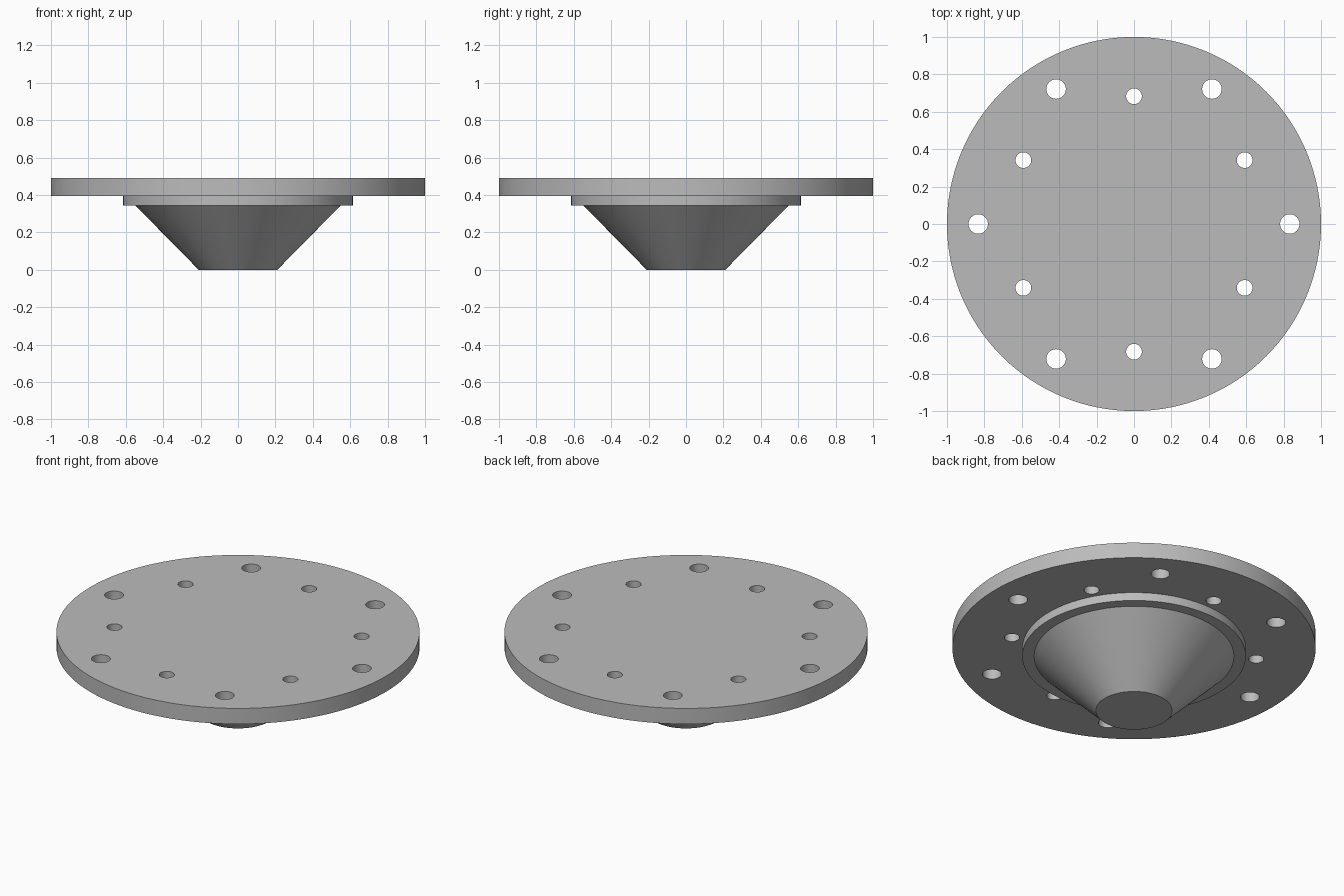
import bpy, bmesh, math

if "Cube" in bpy.data.objects:
    bpy.data.objects.remove(bpy.data.objects["Cube"])

SEGMENTS = 128
TOP, PLATE_BOTTOM, COLLAR_BOTTOM = 0.49, 0.395, 0.345

grey = bpy.data.materials.new("plain grey")
grey.diffuse_color = (0.5, 0.5, 0.5, 1)
grey.use_nodes = True
grey.node_tree.nodes["Principled BSDF"].inputs["Base Color"].default_value = grey.diffuse_color


def make_object(name, bm):
    bmesh.ops.recalc_face_normals(bm, faces=bm.faces[:])
    mesh = bpy.data.meshes.new(name)
    bm.to_mesh(mesh)
    bm.free()
    mesh.materials.append(grey)
    obj = bpy.data.objects.new(name, mesh)
    bpy.context.collection.objects.link(obj)
    return obj


def turned(name, profile):
    """Solid of revolution from (radius, z) pairs, capped at both ends."""
    bm = bmesh.new()
    rings = []
    for r, z in profile:
        rings.append([bm.verts.new((r * math.cos(a), r * math.sin(a), z))
                      for a in (math.tau * i / SEGMENTS for i in range(SEGMENTS))])
    for low, high in zip(rings, rings[1:]):
        for i in range(SEGMENTS):
            j = (i + 1) % SEGMENTS
            bm.faces.new((low[i], low[j], high[j], high[i]))
    bm.faces.new(rings[0][::-1])
    bm.faces.new(rings[-1])
    return make_object(name, bm)


# Flange with collar and tapered hub, turned as one solid
flange = turned("flange_with_hub", [
    (0.21, 0), (0.55, COLLAR_BOTTOM),
    (0.615, COLLAR_BOTTOM), (0.615, PLATE_BOTTOM),
    (1.0, PLATE_BOTTOM), (1.0, TOP)])

# Two circles of six bolt holes: circle radius, hole radius, first angle
bm = bmesh.new()
for circle, hole, start in ((0.833, 0.052, 0), (0.683, 0.042, 30)):
    for k in range(6):
        a = math.radians(start + 60 * k)
        ret = bmesh.ops.create_cone(bm, cap_ends=True, segments=40,
                                    radius1=hole, radius2=hole, depth=0.3)
        bmesh.ops.translate(bm, verts=ret["verts"],
                            vec=(circle * math.cos(a), circle * math.sin(a), 0.44))
cutter = make_object("bolt_hole_cutter", bm)
cutter.hide_render = True

# Drill the holes, then smooth the round walls
mod = flange.modifiers.new("bolt holes", 'BOOLEAN')
mod.operation = 'DIFFERENCE'
mod.solver = 'EXACT'
mod.object = cutter
bpy.context.view_layer.objects.active = flange
flange.select_set(True)
bpy.ops.object.modifier_apply(modifier=mod.name)
bpy.data.objects.remove(cutter)
bpy.ops.object.shade_smooth_by_angle(angle=math.radians(30))
